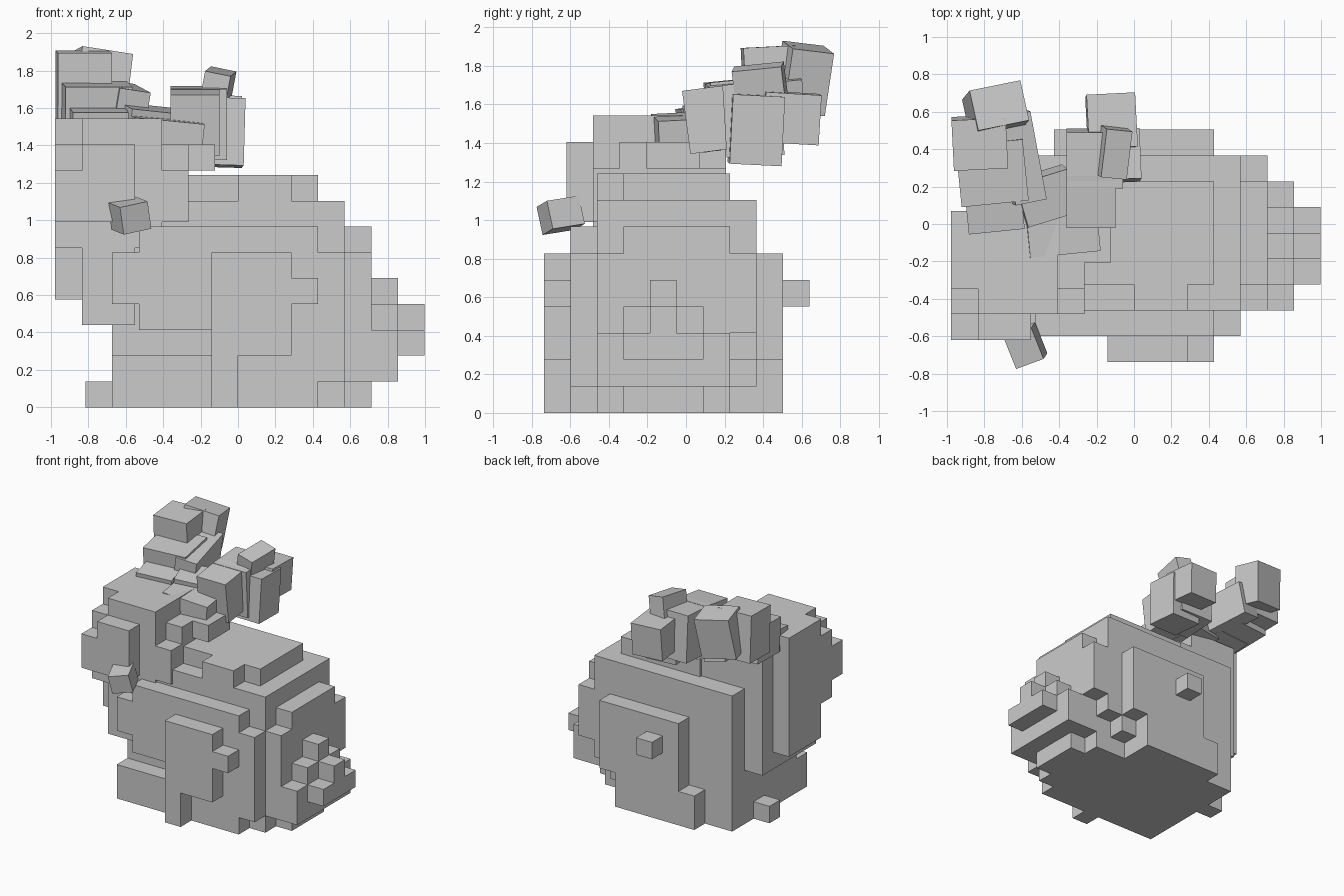
import bpy
import bmesh
from mathutils import Vector, Euler

default_cube = bpy.data.objects.get("Cube")
if default_cube:
    bpy.data.objects.remove(default_cube)

STEP = Vector((0.1425, 0.138, 0.138))    # size of one block

grey = bpy.data.materials.new("plain grey")
grey.use_nodes = True
grey.diffuse_color = (0.6, 0.6, 0.6, 1)
grey.node_tree.nodes["Principled BSDF"].inputs["Base Color"].default_value = grey.diffuse_color


def finish(name, bm):
    bmesh.ops.recalc_face_normals(bm, faces=bm.faces)
    mesh = bpy.data.meshes.new(name)
    bm.to_mesh(mesh)
    bm.free()
    mesh.materials.append(grey)
    obj = bpy.data.objects.new(name, mesh)
    bpy.context.collection.objects.link(obj)
    return obj


def block_part(name, ranges, origin):
    """Fill block ranges and keep only the outer skin."""
    cells = set()
    for x0, x1, y0, y1, z0, z1 in ranges:
        cells |= {(x, y, z) for x in range(x0, x1)
                  for y in range(y0, y1) for z in range(z0, z1)}
    bm = bmesh.new()
    for cell in cells:
        for axis in range(3):
            for side in (0, 1):
                neighbour = list(cell)
                neighbour[axis] += 2 * side - 1
                if tuple(neighbour) in cells:
                    continue
                u, v = (axis + 1) % 3, (axis + 2) % 3
                corners = []
                for du, dv in ((0, 0), (1, 0), (1, 1), (0, 1)):
                    point = Vector(cell)
                    point[axis] += side
                    point[u] += du
                    point[v] += dv
                    corners.append(bm.verts.new(point))
                bm.faces.new(corners if side else corners[::-1])
    bmesh.ops.remove_doubles(bm, verts=bm.verts, dist=0.001)
    for vert in bm.verts:
        vert.co = Vector(a * b for a, b in zip(vert.co, STEP)) + Vector(origin)
    bmesh.ops.dissolve_limit(bm, angle_limit=0.01, verts=bm.verts, edges=bm.edges)
    return finish(name, bm)


def tilted_boxes(name, boxes):
    """Join boxes given by low corner, high corner and tilt."""
    bm = bmesh.new()
    for low, high, tilt in boxes:
        low, high = Vector(low), Vector(high)
        turn = Euler(tilt).to_matrix()
        for vert in bmesh.ops.create_cube(bm, size=1)["verts"]:
            offset = Vector(a * b for a, b in zip(vert.co, high - low))
            vert.co = turn @ offset + (low + high) / 2
    return finish(name, bm)


BODY_ORIGIN = (0, 0.09, 0)

# Rounded trunk with stepped rump
block_part("trunk", [
    (-2, 3, -4, 1, 0, 8), (-2, 3, -3, 1, 8, 9), (0, 2, -4, 1, 8, 9),
    (-3, 3, -5, -4, 3, 7), (-1, 3, -5, -4, 0, 7),
    (-3, 2, 1, 2, 0, 8), (2, 3, 1, 2, 1, 8),
    (3, 4, -5, -4, 1, 6), (3, 4, -4, 1, 0, 8), (3, 4, 1, 2, 2, 8),
    (4, 5, -4, 1, 1, 6), (4, 5, -3, 0, 0, 1), (4, 5, 1, 2, 3, 6),
    (4, 5, -3, 1, 6, 7),
], BODY_ORIGIN)

# Chest with front paws, a recess above them, and a back foot
block_part("chest", [
    (-5, -1, -5, 1, 0, 2), (-5, -1, -4, 1, 2, 8),
    (-5, -2, 1, 2, 0, 8), (-4, -2, -5, -4, 3, 7), (-5, -4, -5, -4, 4, 6),
    (-6, -5, -1, 0, 0, 1),
], (0.04, 0.09, 0))

# Stepped tail
block_part("tail", [
    (5, 6, -4, 1, 1, 3), (5, 6, -3, 0, 3, 4), (5, 6, -2, -1, 4, 5),
    (6, 7, -3, 0, 2, 3), (6, 7, -2, -1, 3, 4),
], BODY_ORIGIN)

# Haunches on the front and back sides
block_part("front_haunch", [
    (-1, 2, -6, -5, 2, 6), (2, 3, -6, -5, 4, 5), (-1, 0, -6, -5, 0, 2),
], BODY_ORIGIN)
block_part("back_haunch", [
    (-2, 3, 2, 3, 2, 6), (-2, 2, 2, 3, 0, 2), (-3, -2, 2, 3, 0, 2),
    (-1, 0, 3, 4, 4, 5),
], BODY_ORIGIN)

# Head with chin, cheek and neck
block_part("head", [
    (-6, -3, -4, 0, 6, 11), (-7, -6, -3, 0, 6, 11), (-7, -6, -4, 0, 6, 10),
    (-6, -4, -5, -1, 7, 10), (-7, -6, -5, -4, 7, 9),
    (-7, -3, -3, 0, 4, 6), (-6, -4, -4, 1, 3, 7),
    (-3, -2, -3, 0, 8, 10), (-3, -1, -2, 0, 9, 10),
    (-5, -2, -4, 1, 7, 9), (-6, -3, 0, 1, 6, 10),
], (0.02, 0.07, 0.025))

# Nose
tilted_boxes("nose", [((-0.66, -0.74, 0.95), (-0.5, -0.56, 1.1), (0.15, -0.2, 0.35))])

# Ears sweeping up and back
tilted_boxes("left_ear", [
    ((-0.58, -0.16, 1.37), (-0.2, 0.16, 1.54), (0.05, 0.1, 0.1)),
    ((-0.62, 0.03, 1.38), (-0.33, 0.27, 1.6), (0.15, 0.1, 0.3)),
    ((-0.36, 0, 1.36), (-0.1, 0.28, 1.69), (0.13, 0, 0)),
    ((-0.36, 0.2, 1.33), (-0.06, 0.5, 1.71), (0.06, 0, 0)),
    ((-0.24, 0.23, 1.29), (0.03, 0.5, 1.65), (-0.05, 0.03, 0.04)),
    ((-0.25, 0.4, 1.4), (0.01, 0.69, 1.66), (-0.06, 0.03, 0.05)),
    ((-0.19, 0.26, 1.5), (-0.05, 0.52, 1.8), (0.1, 0.2, -0.1)),
])
tilted_boxes("right_ear", [
    ((-0.9, -0.03, 1.42), (-0.6, 0.28, 1.6), (0.15, 0, 0.1)),
    ((-0.94, 0.12, 1.45), (-0.58, 0.45, 1.73), (0.1, 0, 0.1)),
    ((-0.97, 0.3, 1.52), (-0.68, 0.57, 1.9), (0.05, 0, 0.05)),
    ((-0.88, 0.5, 1.57), (-0.6, 0.72, 1.9), (-0.12, 0.15, 0.2)),
    ((-0.7, 0.12, 1.45), (-0.53, 0.6, 1.72), (0.1, 0.15, 0.2)),
])
